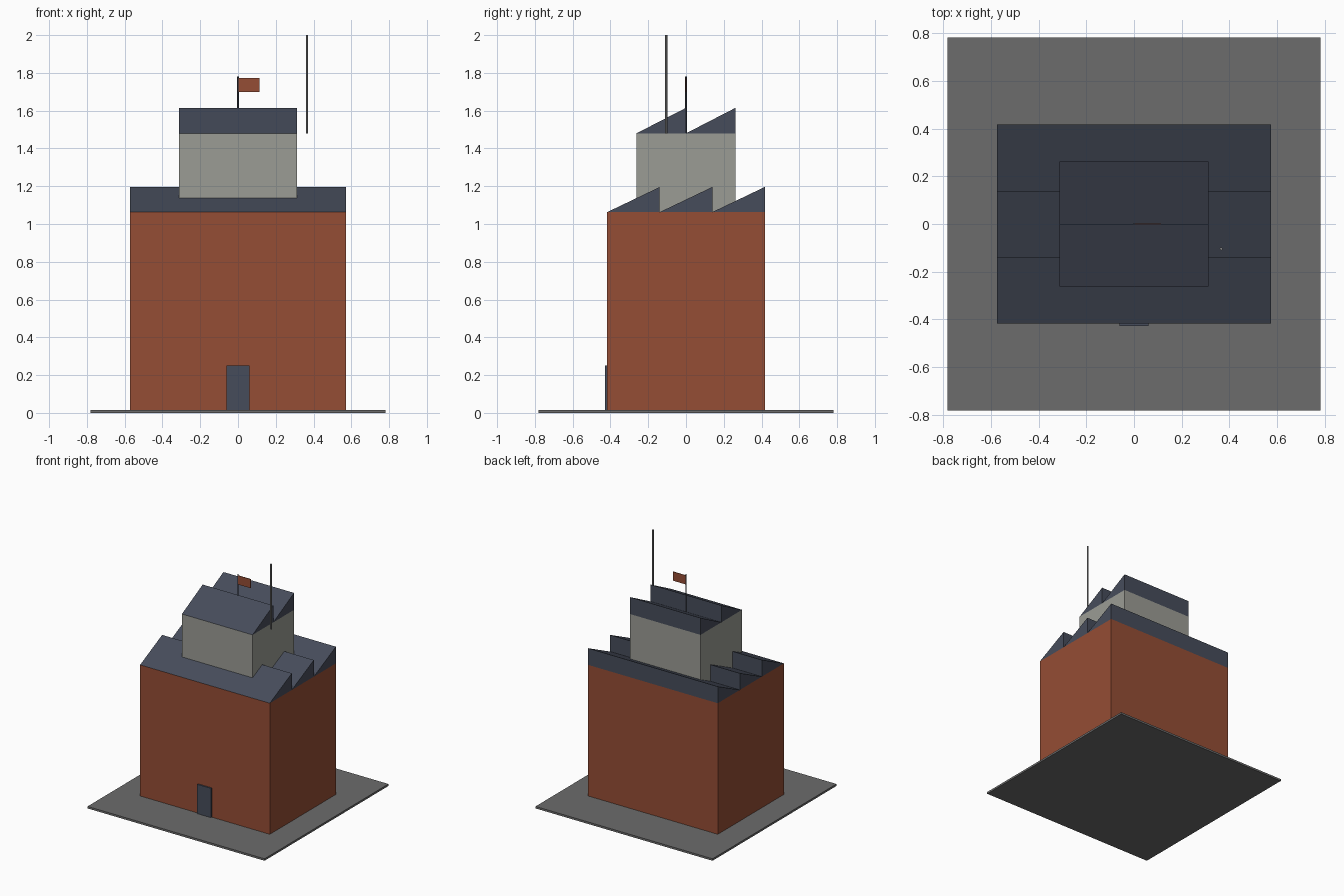
import bpy, bmesh

cube = bpy.data.objects.get("Cube")
if cube:
    bpy.data.objects.remove(cube, do_unlink=True)


def material(name, rgb):
    m = bpy.data.materials.new(name)
    m.use_nodes = True
    col = (*rgb, 1)
    m.diffuse_color = col
    m.node_tree.nodes["Principled BSDF"].inputs["Base Color"].default_value = col
    return m


brick = material("brick red", (0.30, 0.075, 0.035))
slate = material("slate blue", (0.062, 0.073, 0.105))
stone = material("pale stone", (0.33, 0.335, 0.30))
paving = material("paving grey", (0.15, 0.15, 0.15))
metal = material("mast grey", (0.25, 0.25, 0.25))
dark = material("dark pole", (0.05, 0.055, 0.07))


def finish(name, bm, mat):
    bmesh.ops.recalc_face_normals(bm, faces=bm.faces)
    mesh = bpy.data.meshes.new(name)
    bm.to_mesh(mesh)
    bm.free()
    mesh.materials.append(mat)
    obj = bpy.data.objects.new(name, mesh)
    bpy.context.collection.objects.link(obj)


def box(name, x, y, z, mat):
    """Box spanning the given (low, high) ranges."""
    bm = bmesh.new()
    bmesh.ops.create_cube(bm, size=1)
    for v in bm.verts:
        v.co = [r[0] if c < 0 else r[1] for c, r in zip(v.co, (x, y, z))]
    finish(name, bm, mat)


def pole(name, x, y, low, high, radius, mat):
    bm = bmesh.new()
    bmesh.ops.create_cone(bm, cap_ends=True, segments=8, radius1=radius,
                          radius2=radius, depth=high - low)
    bmesh.ops.translate(bm, verts=bm.verts, vec=(x, y, (low + high) / 2))
    finish(name, bm, mat)


def sawtooth_roof(name, half_x, half_y, base, rise, count):
    """Row of wedges that climb to the back and drop straight down."""
    step = 2 * half_y / count
    for i in range(count):
        y0 = -half_y + i * step
        y1 = y0 + step
        bm = bmesh.new()
        outline = ((y0, base), (y1, base), (y1, base + rise))
        face = bm.faces.new([bm.verts.new((-half_x, y, z)) for y, z in outline])
        side = bmesh.ops.extrude_face_region(bm, geom=[face])["geom"]
        bmesh.ops.translate(bm, vec=(2 * half_x, 0, 0),
                            verts=[g for g in side if isinstance(g, bmesh.types.BMVert)])
        finish(f"{name}_{i + 1}", bm, slate)


# Ground and main block
box("ground_slab", (-0.782, 0.782), (-0.782, 0.782), (0, 0.016), paving)
box("main_block", (-0.573, 0.573), (-0.417, 0.417), (0.016, 1.063), brick)
box("door", (-0.061, 0.061), (-0.428, -0.41), (0.016, 0.25), slate)
sawtooth_roof("main_roof", 0.573, 0.417, 1.063, 0.133, 3)

# Upper block
box("upper_block", (-0.312, 0.312), (-0.262, 0.262), (1.063, 1.48), stone)
sawtooth_roof("upper_roof", 0.312, 0.262, 1.48, 0.135, 2)

# Mast and flag
pole("mast", 0.365, -0.104, 1.48, 2.0, 0.0063, metal)
pole("flag_pole", 0, 0, 1.48, 1.78, 0.004, dark)
box("flag", (0.003, 0.113), (-0.002, 0.002), (1.70, 1.772), brick)
